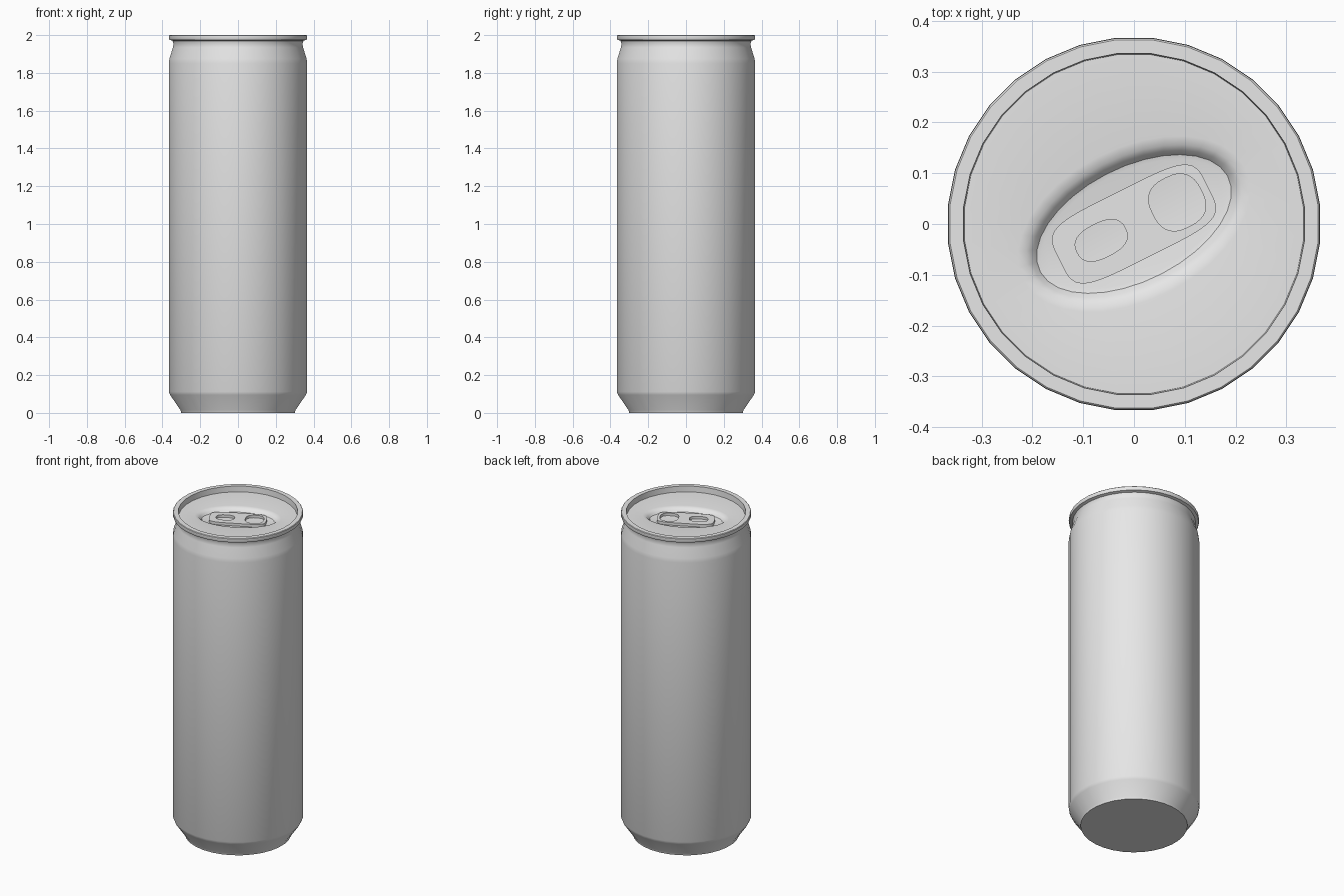
import bpy, bmesh, math

if "Cube" in bpy.data.objects:
    bpy.data.objects.remove(bpy.data.objects["Cube"], do_unlink=True)

SIDES = 32
TILT = math.radians(26.6)   # direction of the pull tab on the lid

metal = bpy.data.materials.new("plain grey metal")
metal.use_nodes = True
grey = (0.8, 0.8, 0.8, 1)
metal.diffuse_color = grey
metal.node_tree.nodes["Principled BSDF"].inputs["Base Color"].default_value = grey


def ring(bm, a, b, z):
    """Loop of vertices on an ellipse lying along the tab direction."""
    verts = []
    for i in range(SIDES):
        t = 2 * math.pi * (i + 0.5) / SIDES - TILT
        u, v = a * math.cos(t), b * math.sin(t)
        verts.append(bm.verts.new((u * math.cos(TILT) - v * math.sin(TILT),
                                   u * math.sin(TILT) + v * math.cos(TILT), z)))
    return verts


def shade(obj, angle):
    bpy.ops.object.select_all(action='DESELECT')
    obj.select_set(True)
    bpy.context.view_layer.objects.active = obj
    bpy.ops.object.shade_smooth_by_angle(angle=math.radians(angle))


def shell(name, profile, cap_start=False, cap_end=False):
    """Join a run of (a, b, z) rings into one skin."""
    bm = bmesh.new()
    rings = [ring(bm, *p) for p in profile]
    for low, high in zip(rings, rings[1:]):
        for i in range(SIDES):
            j = (i + 1) % SIDES
            bm.faces.new((low[i], low[j], high[j], high[i]))
    if cap_start:
        bm.faces.new(rings[0][::-1])
    if cap_end:
        bm.faces.new(rings[-1])
    mesh = bpy.data.meshes.new(name)
    bm.to_mesh(mesh)
    bm.free()
    mesh.materials.append(metal)
    obj = bpy.data.objects.new(name, mesh)
    bpy.context.collection.objects.link(obj)
    shade(obj, 33)
    return obj


# Can wall: foot, chamfer, straight side, neck and rolled rim
wall = [(0.302, 0), (0.306, 0.015), (0.361, 0.095), (0.368, 0.112),
        (0.368, 1.85), (0.365, 1.875), (0.346, 1.935), (0.343, 1.955),
        (0.348, 1.97), (0.365, 1.975), (0.368, 1.982), (0.367, 1.997), (0.364, 2)]
shell("can_body", [(r, r, z) for r, z in wall], cap_start=True)

# Lid: rim top, inner wall, flat panel and oval dent
lid = [(0.364, 0.364, 2), (0.337, 0.337, 2), (0.335, 0.335, 1.965),
       (0.245, 0.15, 1.965), (0.228, 0.132, 1.962), (0.216, 0.121, 1.953),
       (0.207, 0.112, 1.942), (0.198, 0.103, 1.94)]
shell("lid", lid, cap_end=True)

# Pull tab: rounded plate with two finger holes
curve = bpy.data.curves.new("pull_tab", 'CURVE')
curve.dimensions = '2D'
curve.fill_mode = 'BOTH'
curve.extrude = 0.008


def outline(centre, a, b, power, count):
    """Rounded box outline; a higher power gives squarer corners."""
    spline = curve.splines.new('POLY')
    spline.points.add(count - 1)
    spline.use_cyclic_u = True
    for i, point in enumerate(spline.points):
        t = 2 * math.pi * i / count
        c, s = math.cos(t), math.sin(t)
        x = math.copysign(abs(c) ** (2 / power), c) * a
        y = math.copysign(abs(s) ** (2 / power), s) * b
        point.co = (centre + x, y, 0, 1)


outline(0, 0.163, 0.071, 4.5, 64)
outline(0.095, 0.053, 0.053, 2.6, 32)
outline(-0.072, 0.053, 0.034, 2.5, 32)

tab = bpy.data.objects.new("pull_tab", curve)
bpy.context.collection.objects.link(tab)
tab.location.z = 1.949
tab.rotation_euler.z = TILT
bpy.ops.object.select_all(action='DESELECT')
tab.select_set(True)
bpy.context.view_layer.objects.active = tab
bpy.ops.object.convert(target='MESH')
tab = bpy.context.view_layer.objects.active
tab.data.materials.clear()
tab.data.materials.append(metal)
shade(tab, 33)
